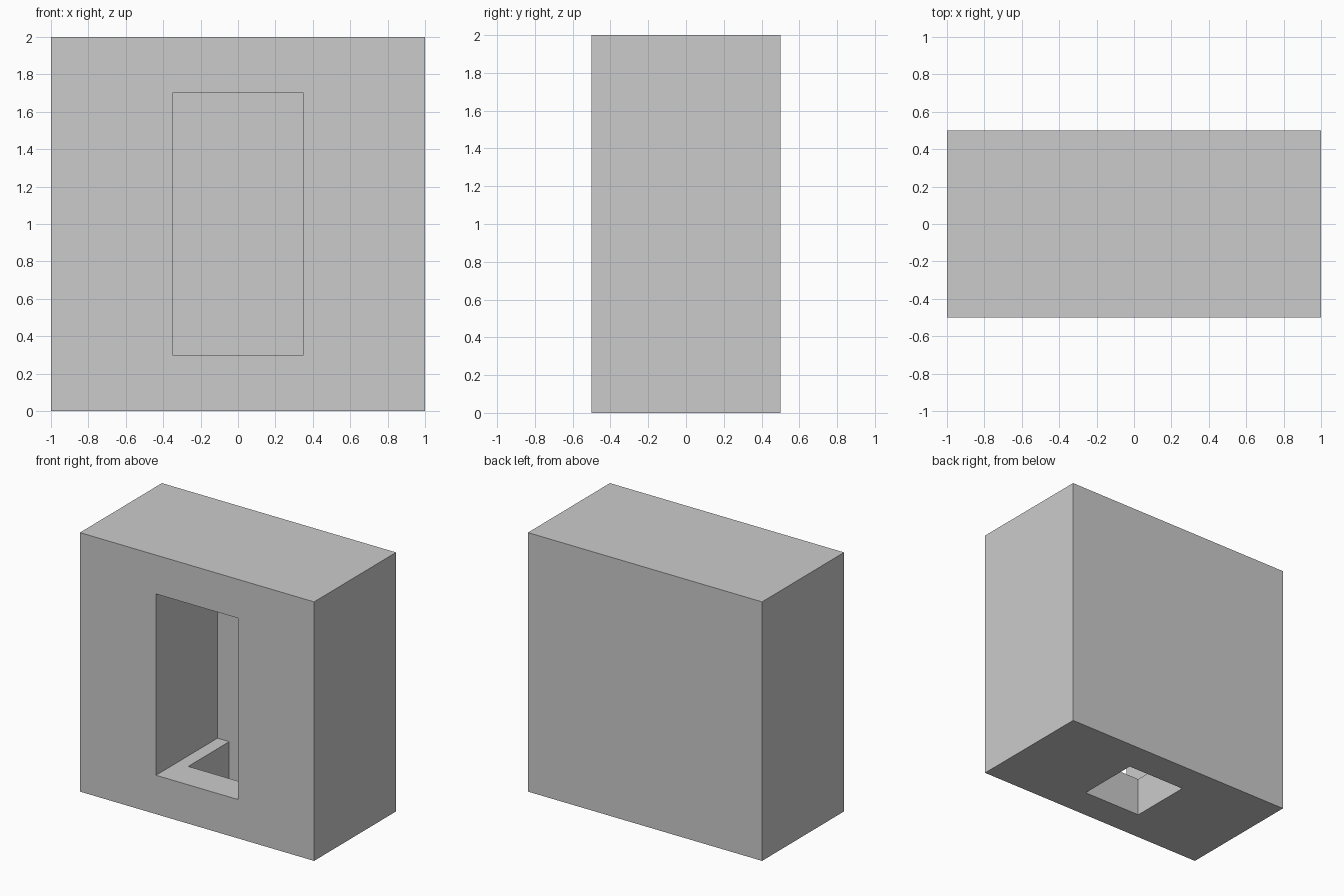
import bpy
import bmesh
from mathutils import Vector

default_cube = bpy.data.objects.get("Cube")
if default_cube:
    bpy.data.objects.remove(default_cube, do_unlink=True)

# Single plain grey
grey = bpy.data.materials.new("plain_grey")
grey.use_nodes = True
colour = (0.6, 0.6, 0.6, 1)
grey.diffuse_color = colour
grey.node_tree.nodes["Principled BSDF"].inputs["Base Color"].default_value = colour


def box(name, low, high):
    """Axis-aligned box between two corners."""
    low, high = Vector(low), Vector(high)
    bm = bmesh.new()
    bmesh.ops.create_cube(bm, size=1)
    bmesh.ops.scale(bm, vec=high - low, verts=bm.verts)
    bmesh.ops.translate(bm, vec=(low + high) / 2, verts=bm.verts)
    mesh = bpy.data.meshes.new(name)
    bm.to_mesh(mesh)
    bm.free()
    obj = bpy.data.objects.new(name, mesh)
    bpy.context.collection.objects.link(obj)
    mesh.materials.append(grey)
    return obj


def carve(target, cutter):
    """Cut one box out of the target, then discard the cutter."""
    cutter.hide_render = True
    mod = target.modifiers.new(cutter.name, "BOOLEAN")
    mod.operation = "DIFFERENCE"
    mod.solver = "EXACT"
    mod.object = cutter
    bpy.context.view_layer.objects.active = target
    bpy.ops.object.modifier_apply(modifier=mod.name)
    bpy.data.objects.remove(cutter, do_unlink=True)


# Solid block
block = box("block", (-1, -0.5, 0), (1, 0.5, 2))

# Tall niche open to the front
carve(block, box("niche_cutter", (-0.35, -0.75, 0.3), (0.35, 0.25, 1.7)))

# Square shaft from the niche floor down through the base, flush with the back wall
carve(block, box("shaft_cutter", (-0.25, -0.25, -0.25), (0.25, 0.25, 0.5)))
